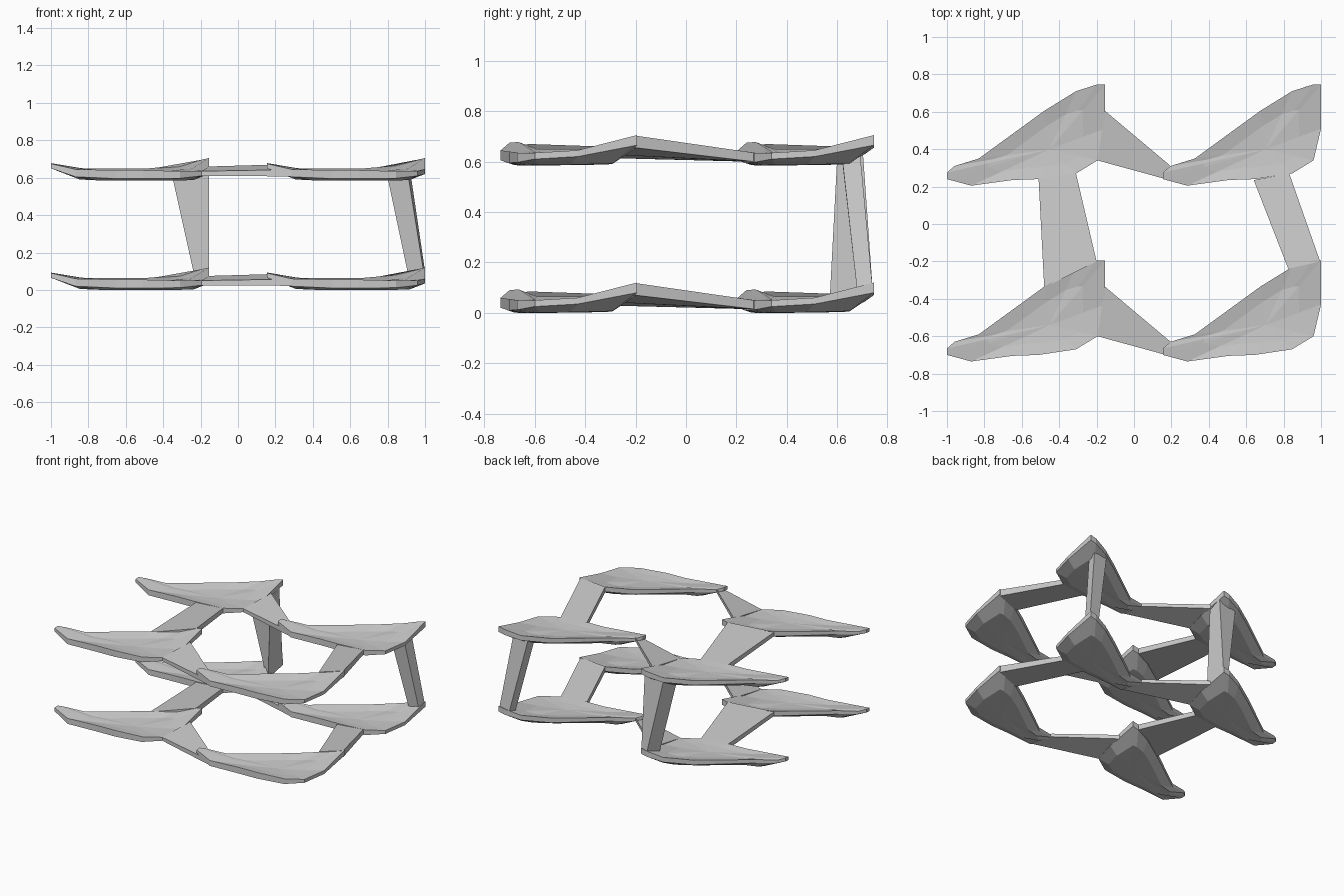
import bpy, bmesh
from mathutils import Vector

if "Cube" in bpy.data.objects:
    bpy.data.objects.remove(bpy.data.objects["Cube"])

DX, DY, DZ = 1.155, 0.94, 0.585   # spacing of the leaf grid

# Leaf outline for the front left lower leaf: x, y, underside z, rim z
OUTLINE = [
    (-1.00, -0.70, 0.065, 0.090), (-0.87, -0.735, 0.020, 0.060),
    (-0.65, -0.705, 0.010, 0.055), (-0.51, -0.70, 0.010, 0.055),
    (-0.31, -0.67, 0.012, 0.050), (-0.195, -0.60, 0.025, 0.050),
    (-0.155, -0.43, 0.035, 0.060), (-0.155, -0.195, 0.080, 0.120),
    (-0.20, -0.195, 0.070, 0.110), (-0.31, -0.23, 0.045, 0.080),
    (-0.48, -0.335, 0.030, 0.065), (-0.83, -0.59, 0.040, 0.065),
    (-0.96, -0.63, 0.060, 0.080), (-1.00, -0.665, 0.068, 0.093),
]
CENTRE = (-0.45, -0.54)


def finish(name, bm):
    bmesh.ops.recalc_face_normals(bm, faces=bm.faces[:])
    mesh = bpy.data.meshes.new(name)
    bm.to_mesh(mesh)
    bm.free()
    obj = bpy.data.objects.new(name, mesh)
    bpy.context.collection.objects.link(obj)
    return obj


def ring(bm, pts):
    return [bm.verts.new(p) for p in pts]


def bridge(bm, a, b):
    n = len(a)
    for i in range(n):
        j = (i + 1) % n
        bm.faces.new((a[i], a[j], b[j], b[i]))


def fan(bm, loop, tip):
    v = bm.verts.new(tip)
    for i in range(len(loop)):
        bm.faces.new((loop[i], loop[(i + 1) % len(loop)], v))


def inset(x, y, k):
    return CENTRE[0] + (x - CENTRE[0]) * k, CENTRE[1] + (y - CENTRE[1]) * k


# Cupped leaf: hollow top, thin rim, flat underside
def leaf(name, off):
    bm = bmesh.new()
    top_in = ring(bm, [(*inset(x, y, 0.6), 0.043 + 0.25 * (t - 0.043)) for x, y, b, t in OUTLINE])
    rim = ring(bm, [(x, y, t) for x, y, b, t in OUTLINE])
    under = ring(bm, [(x, y, b) for x, y, b, t in OUTLINE])
    low_in = ring(bm, [(*inset(x, y, 0.72), 0.1 * (b - 0.01) if b > 0.01 else 0) for x, y, b, t in OUTLINE])
    fan(bm, top_in, (*CENTRE, 0.040))
    bridge(bm, top_in, rim)
    bridge(bm, rim, under)
    bridge(bm, under, low_in)
    fan(bm, low_in, (*CENTRE, 0.0))
    finish(name, bm).location = off


# Tapered strut between two four-point end sections
def strut(name, a, b, off=(0, 0, 0)):
    bm = bmesh.new()
    ra, rb = ring(bm, a), ring(bm, b)
    bridge(bm, ra, rb)
    bm.faces.new(ra)
    bm.faces.new(rb)
    finish(name, bm).location = off


def edge_section(p, q, pz, qz):
    return [(*p, pz[0]), (*q, qz[0]), (*q, qz[1]), (*p, pz[1])]


for k in range(2):
    level = ("lower", "upper")[k]
    for j in range(2):
        row = ("front", "back")[j]
        for i in range(2):
            leaf(f"{level}_{row}_{('left', 'right')[i]}_leaf", Vector((i * DX, j * DY, k * DZ)))
        # Web from the left leaf to the tip of the right leaf
        strut(f"{level}_{row}_side_strut",
              edge_section((-0.195, -0.60), (-0.155, -0.335), (0.025, 0.05), (0.045, 0.075)),
              edge_section((0.28, -0.73), (0.19, -0.625), (0.022, 0.058), (0.062, 0.085)),
              (0, j * DY, k * DZ))
    # Front-to-back webs
    strut(f"{level}_left_cross_strut",
          edge_section((-0.48, -0.34), (-0.20, -0.20), (0.03, 0.06), (0.07, 0.11)),
          edge_section((-0.51, 0.24), (-0.31, 0.27), (0.015, 0.05), (0.015, 0.05)),
          (0, 0, k * DZ))
    strut(f"{level}_right_cross_strut",
          edge_section((0.825, -0.24), (0.995, -0.20), (0.04, 0.08), (0.07, 0.118)),
          edge_section((0.64, 0.235), (0.83, 0.27), (0.015, 0.05), (0.015, 0.05)),
          (0, 0, k * DZ))

# Uprights joining the two levels at the back
strut("left_upright",
      [(-0.23, 0.64, 0.06), (-0.155, 0.57, 0.05), (-0.155, 0.74, 0.10), (-0.20, 0.74, 0.10)],
      [(-0.35, 0.61, 0.60), (-0.155, 0.60, 0.62), (-0.155, 0.70, 0.66), (-0.30, 0.69, 0.63)])
strut("right_upright",
      [(0.91, 0.68, 0.08), (0.995, 0.68, 0.08), (1.0, 0.74, 0.10), (0.92, 0.735, 0.10)],
      [(0.80, 0.62, 0.60), (0.91, 0.62, 0.61), (0.92, 0.69, 0.64), (0.81, 0.68, 0.62)])
